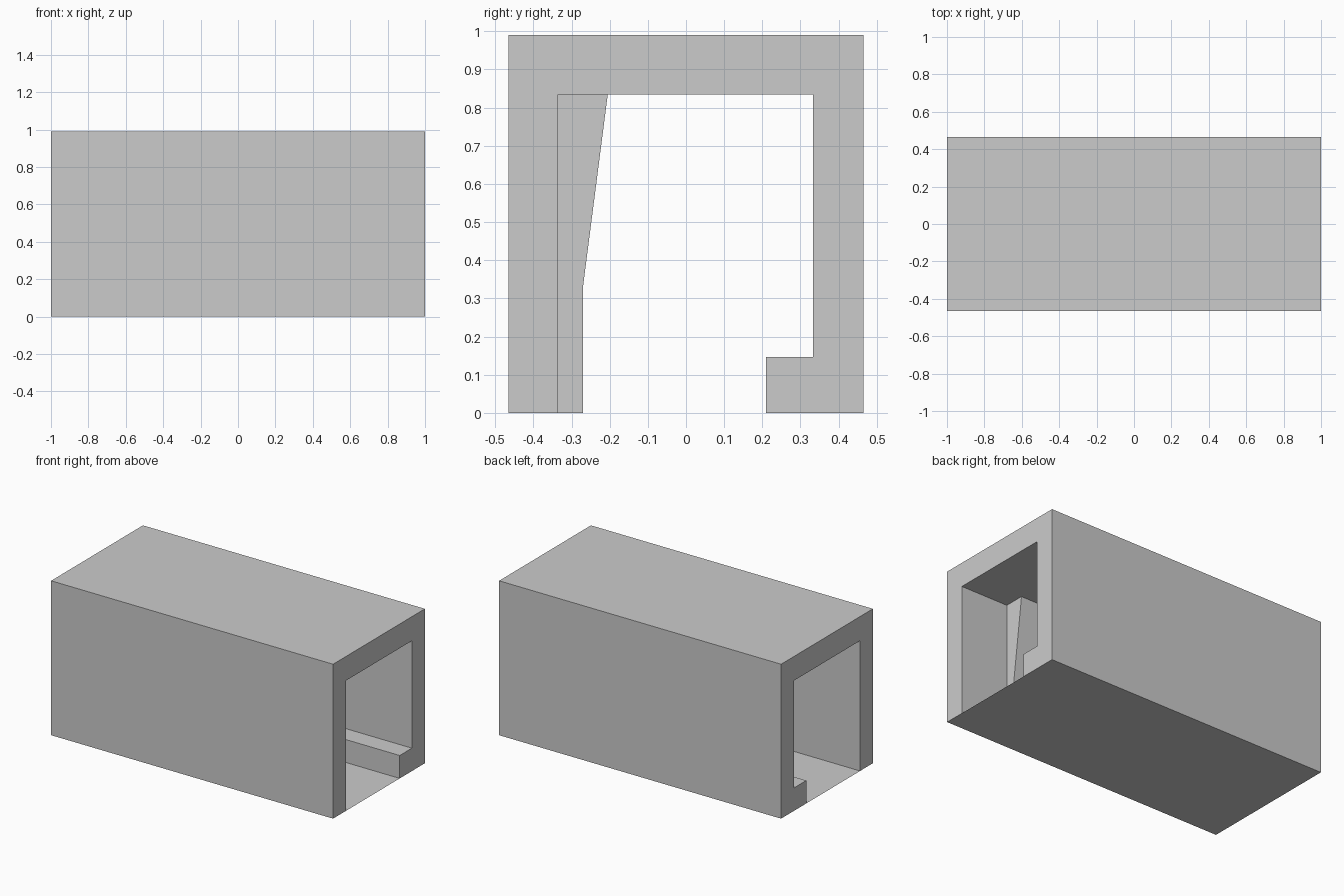
import bpy
import bmesh

if "Cube" in bpy.data.objects:
    bpy.data.objects.remove(bpy.data.objects["Cube"])


def extrude_profile(name, profile, x0, x1):
    """Extrude a closed (y, z) profile along x into a solid."""
    bm = bmesh.new()
    face = bm.faces.new([bm.verts.new((x0, y, z)) for y, z in profile])
    result = bmesh.ops.extrude_face_region(bm, geom=[face], use_keep_orig=True)
    verts = [v for v in result["geom"] if isinstance(v, bmesh.types.BMVert)]
    bmesh.ops.translate(bm, verts=verts, vec=(x1 - x0, 0, 0))
    bmesh.ops.recalc_face_normals(bm, faces=bm.faces)
    return finish(name, bm)


def finish(name, bm):
    mesh = bpy.data.meshes.new(name)
    bm.to_mesh(mesh)
    bm.free()
    obj = bpy.data.objects.new(name, mesh)
    bpy.context.collection.objects.link(obj)
    return obj


# Tunnel shell: two walls, roof and the low ledge along the back wall
extrude_profile("tunnel_shell", [
    (-0.465, 0), (-0.335, 0), (-0.335, 0.835), (0.333, 0.835),
    (0.333, 0.147), (0.21, 0.147), (0.21, 0), (0.465, 0),
    (0.465, 0.99), (-0.465, 0.99)], -1, 1)

# Paper-thin floor closing the underside
bm = bmesh.new()
bm.faces.new([bm.verts.new(c) for c in (
    (-1, -0.335, 0), (-1, 0.21, 0), (1, 0.21, 0), (1, -0.335, 0))])
finish("floor", bm)

# Tapered inner buttress against the front wall, set back from the ends
extrude_profile("inner_buttress", [
    (-0.335, 0), (-0.27, 0), (-0.27, 0.33), (-0.205, 0.835),
    (-0.335, 0.835)], 0.0, 0.665)
